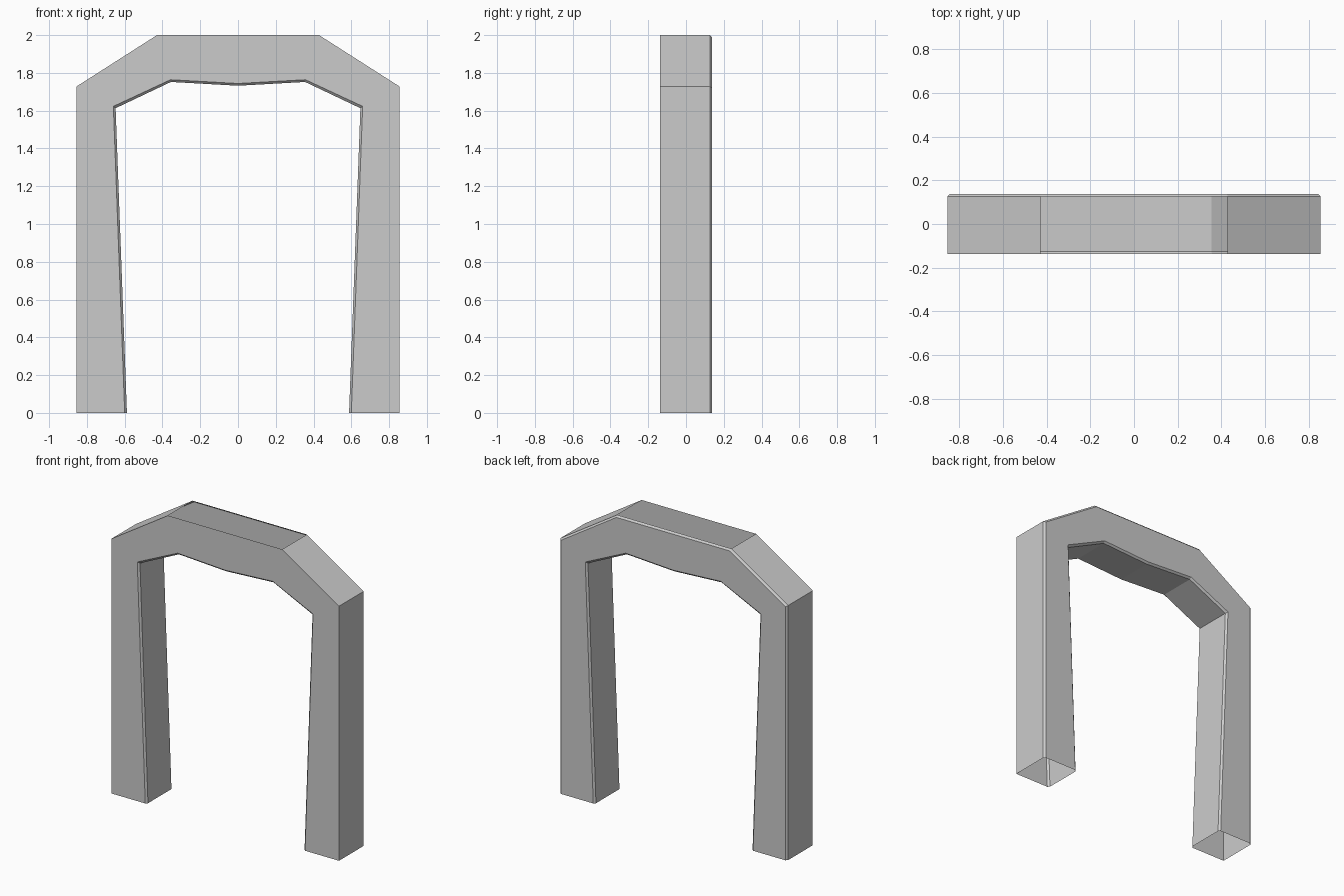
import bpy

if "Cube" in bpy.data.objects:
    bpy.data.objects.remove(bpy.data.objects["Cube"])

D, C = 0.138, 0.012  # half depth, chamfer


def mirrored(half):
    """Half profile (left foot to centre) -> full arch profile."""
    return half + [(-x, z) for x, z in reversed(half[:-1])]


# Arch profiles, each with matching point counts
outer = mirrored([(-0.855, 0), (-0.855, 1.728), (-0.429, 2.0), (0, 2.0)])
outer_inset = mirrored([(-0.843, 0), (-0.843, 1.721), (-0.426, 1.988), (0, 1.988)])
inner_wide = mirrored([(-0.600, 0), (-0.660, 1.623), (-0.357, 1.764), (0, 1.744)])
inner_narrow = mirrored([(-0.588, 0), (-0.648, 1.613), (-0.355, 1.752), (0, 1.732)])

# Cross-section rails around the frame: chamfered inside and at the outer back
rails = [(outer, -D), (outer, D - C), (outer_inset, D),
         (inner_wide, D), (inner_narrow, D - C),
         (inner_narrow, -D + C), (inner_wide, -D)]

n = len(outer)
verts = [(x, y, z) for profile, y in rails for x, z in profile]
faces = []
for k in range(len(rails)):
    a, b = k * n, (k + 1) % len(rails) * n
    for i in range(n - 1):
        if k == 0 and i in (2, 3):
            continue  # the flat top is open, like the feet
        faces.append((a + i, a + i + 1, b + i + 1, b + i))

# Arch frame
mesh = bpy.data.meshes.new("arch_frame")
mesh.from_pydata(verts, [], faces)
mesh.update()
arch = bpy.data.objects.new("arch_frame", mesh)
bpy.context.collection.objects.link(arch)
